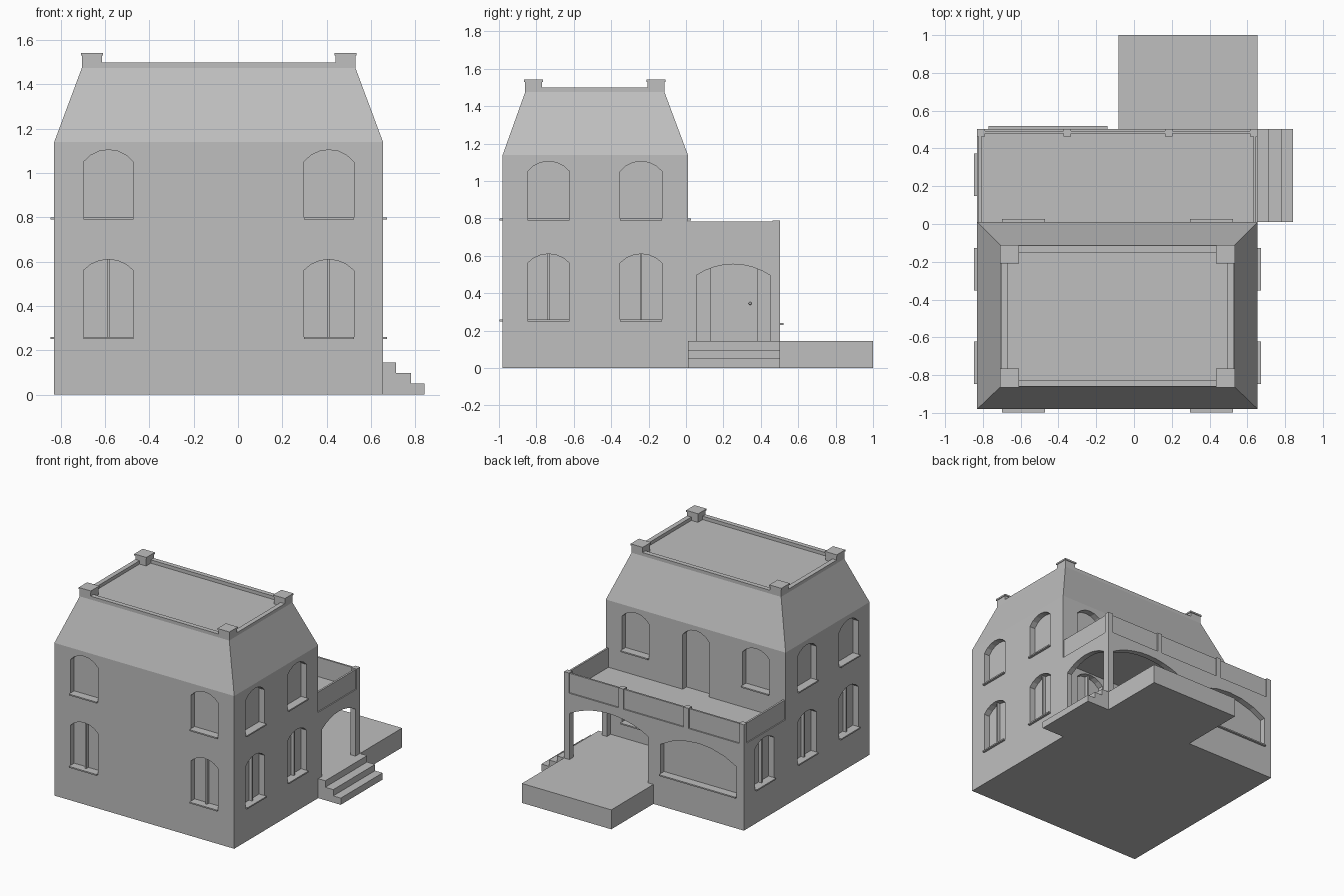
import bpy, bmesh, math

if "Cube" in bpy.data.objects:
    bpy.data.objects.remove(bpy.data.objects["Cube"])

grey = bpy.data.materials.new("plain_grey")
grey.diffuse_color = (0.52, 0.52, 0.52, 1)
grey.use_nodes = True
grey.node_tree.nodes["Principled BSDF"].inputs["Base Color"].default_value = grey.diffuse_color


def make(name, bm):
    bmesh.ops.recalc_face_normals(bm, faces=bm.faces[:])
    me = bpy.data.meshes.new(name)
    bm.to_mesh(me)
    bm.free()
    me.materials.append(grey)
    ob = bpy.data.objects.new(name, me)
    bpy.context.collection.objects.link(ob)
    return ob


def prism(name, axis, pts, a, b):
    """Extrude a (u, z) outline along the x or y axis from a to b."""
    bm = bmesh.new()
    rings = []
    for n in (a, b):
        rings.append([bm.verts.new((u, n, z) if axis == 'y' else (n, u, z)) for u, z in pts])
    for r in rings:
        bm.faces.new(r)
    k = len(pts)
    for i in range(k):
        j = (i + 1) % k
        bm.faces.new((rings[0][i], rings[0][j], rings[1][j], rings[1][i]))
    return make(name, bm)


def box(name, x0, x1, y0, y1, z0, z1):
    return prism(name, 'y', [(x0, z0), (x1, z0), (x1, z1), (x0, z1)], y0, y1)


def arch(u0, u1, z0, spring, top, seg=6):
    """Outline of an opening with a shallow arched head."""
    c, w, h = (u0 + u1) / 2, (u1 - u0) / 2, top - spring
    r = (w * w + h * h) / (2 * h)
    t = math.asin(w / r)
    pts = [(u0, z0), (u1, z0)]
    for i in range(seg + 1):
        a = t - 2 * t * i / seg
        pts.append((c + r * math.sin(a), top - r + r * math.cos(a)))
    return pts


def cut(target, cutter):
    cutter.hide_render = True
    m = target.modifiers.new("cut", 'BOOLEAN')
    m.operation, m.solver, m.object = 'DIFFERENCE', 'EXACT', cutter
    bpy.context.view_layer.objects.active = target
    bpy.ops.object.modifier_apply(modifier=m.name)
    bpy.data.objects.remove(cutter)


def slab(name, axis, u0, u1, n0, n1, z0, z1):
    return prism(name, axis, [(u0, z0), (u1, z0), (u1, z1), (u0, z1)], n0, n1)


def window(target, axis, plane, s, u0, u1, z0, spring, top, mullion=False, sill=True):
    """Recessed arched niche with sill and optional centre bar; s is the outward sign."""
    cut(target, prism("cutter", axis, arch(u0, u1, z0, spring, top), plane - s * 0.045, plane + s * 0.05))
    if sill:
        slab("window_sill", axis, u0, u1, plane - s * 0.01, plane + s * 0.017, z0 - 0.01, z0)
    if mullion:
        c = (u0 + u1) / 2
        slab("window_bar", axis, c - 0.006, c + 0.006, plane - s * 0.05, plane - s * 0.02, z0, top - 0.001)


# main house: walls and sloped roof in one solid
X0, X1, Y0, Y1 = -0.83, 0.655, -0.98, 0.01
RX0, RX1, RY0, RY1 = -0.705, 0.53, -0.86, -0.115
bm = bmesh.new()
rings = []
for x0, x1, y0, y1, z in ((X0, X1, Y0, Y1, 0), (X0, X1, Y0, Y1, 1.14), (RX0, RX1, RY0, RY1, 1.475)):
    rings.append([bm.verts.new((x, y, z)) for x, y in ((x0, y0), (x1, y0), (x1, y1), (x0, y1))])
bm.faces.new(rings[0])
bm.faces.new(rings[2])
for a, b in zip(rings, rings[1:]):
    for i in range(4):
        j = (i + 1) % 4
        bm.faces.new((a[i], a[j], b[j], b[i]))
house = make("house_body", bm)

# house windows on front and both sides, two floors
for z, bar in ((0.80, False), (0.26, True)):
    for u in (-0.585, 0.41):
        window(house, 'y', Y0, -1, u - 0.113, u + 0.113, z, z + 0.25 + 0.05 * bar, z + 0.305 + 0.045 * bar, bar)
    for u in (-0.735, -0.24):
        for plane, s in ((X0, -1), (X1, 1)):
            window(house, 'x', plane, s, u - 0.113, u + 0.113, z, z + 0.25 + 0.05 * bar,
                   z + 0.305 + 0.045 * bar, bar)
# back windows, balcony door and the porch window
for u in (-0.585, 0.41):
    window(house, 'y', Y1, 1, u - 0.113, u + 0.113, 0.80, 1.05, 1.105)
window(house, 'y', Y1, 1, -0.195, 0.02, 0.64, 1.05, 1.105, sill=False)
window(house, 'y', Y1, 1, 0.297, 0.523, 0.26, 0.54, 0.59, True)

# roof parapet rails
w = 0.035
for y in (RY0, RY1 - w):
    box("roof_rail", RX0, RX1, y, y + w, 1.47, 1.50)
for x in (RX0, RX1 - w):
    box("roof_rail", x, x + w, RY0 + w, RY1 - w, 1.47, 1.50)
# roof corner posts with caps
p = 0.09
for x in (RX0, RX1 - p):
    for y in (RY0, RY1 - p):
        box("roof_post", x, x + p, y, y + p, 1.47, 1.53)
        box("roof_post_cap", x - 0.005, x + p + 0.005, y - 0.005, y + p + 0.005, 1.53, 1.542)

# rear wing: enclosed room and open porch
P1, FLOOR, DECK = 0.503, 0.145, 0.64
wing = box("rear_wing", X0, X1, Y1, P1, 0, DECK)
cut(wing, box("cutter", -0.08, 0.615, -0.05, 0.46, FLOOR, 0.60))
cut(wing, prism("cutter", 'y', arch(-0.04, 0.61, FLOOR, 0.49, 0.575, 10), 0.42, 0.6))
cut(wing, prism("cutter", 'x', arch(0.055, 0.45, FLOOR, 0.495, 0.555, 8), 0.57, 0.75))
# wing windows: wide one at the back, small one on the left
window(wing, 'y', P1, 1, -0.77, -0.14, 0.24, 0.46, 0.55)
window(wing, 'x', X0, -1, 0.147, 0.373, 0.26, 0.56, 0.605, True)

# porch door and knob
window(wing, 'x', -0.08, 1, 0.13, 0.38, FLOOR, 0.53, 0.58, sill=False)
bm = bmesh.new()
bmesh.ops.create_uvsphere(bm, u_segments=10, v_segments=6, radius=0.008)
knob = make("door_knob", bm)
knob.location = (-0.115, 0.343, 0.345)

# balcony parapet: posts and recessed panels
TOP = 0.79
for x in (X0, -0.373, 0.165, X1 - 0.04):
    box("balcony_post", x, x + 0.04, P1 - 0.04, P1, DECK, TOP)
box("balcony_panel_back", X0 + 0.012, X1 - 0.012, P1 - 0.024, P1 - 0.01, DECK, TOP - 0.006)
for x in (X0 + 0.008, X1 - 0.022):
    box("balcony_panel_side", x, x + 0.014, Y1, P1 - 0.012, DECK, TOP - 0.006)

# terrace behind the porch
box("terrace", -0.083, X1, P1, 1.0, 0, FLOOR)

# entrance steps
prism("entrance_steps", 'y', [(X1, 0), (0.842, 0), (0.842, 0.05), (0.78, 0.05), (0.78, 0.097),
                              (0.714, 0.097), (0.714, FLOOR), (X1, FLOOR)], Y1, P1)
